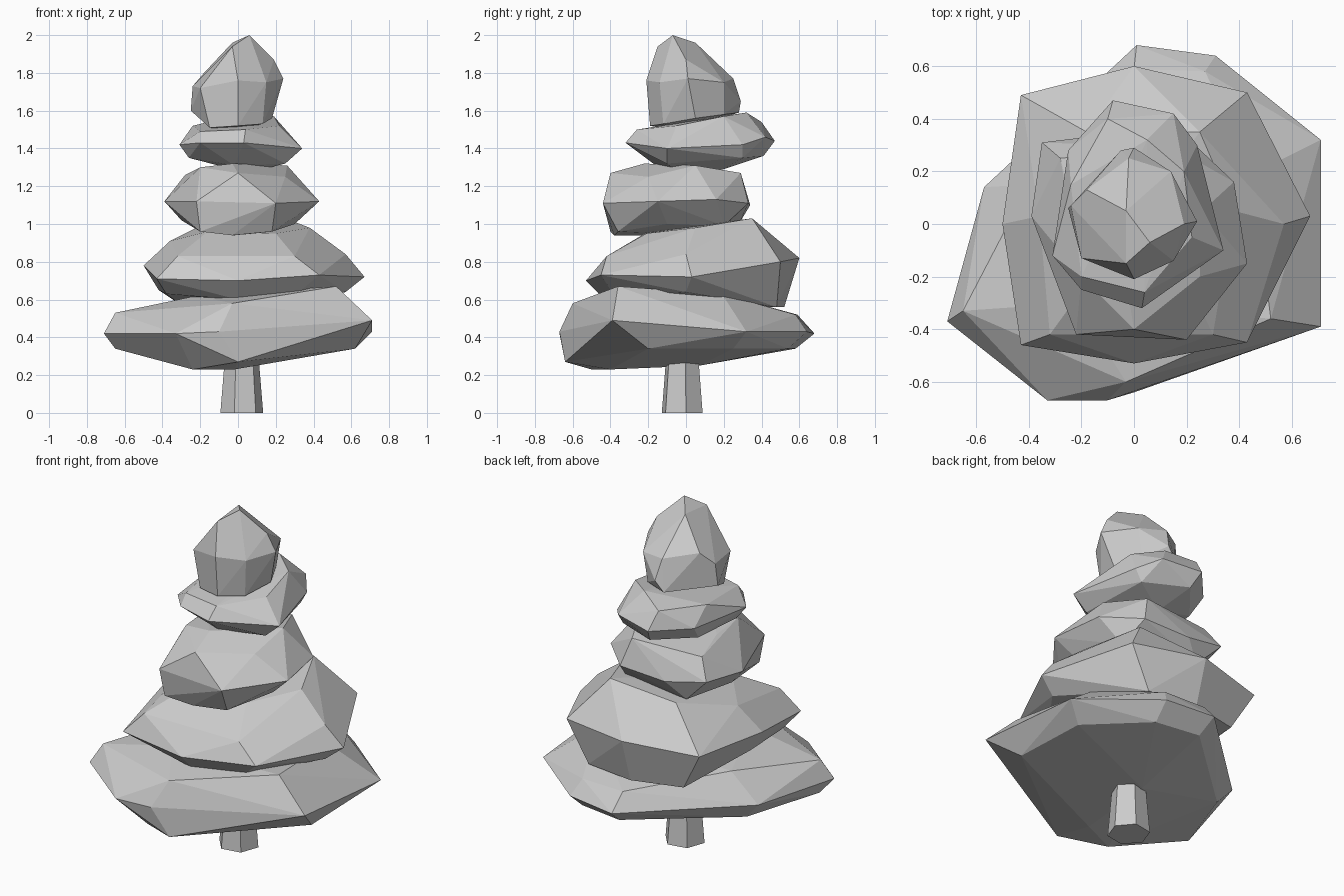
import bpy, bmesh, math


def boulder(name, crown, rim, base):
    """Faceted foliage clump: hull around crown, rim and base outlines."""
    bm = bmesh.new()
    for co in crown + rim + base:
        bm.verts.new(co)
    res = bmesh.ops.convex_hull(bm, input=bm.verts[:])
    loose = {v for v in res["geom_interior"] + res["geom_unused"]
             if isinstance(v, bmesh.types.BMVert)}
    bmesh.ops.delete(bm, geom=list(loose), context='VERTS')
    bmesh.ops.dissolve_limit(bm, angle_limit=math.radians(4),
                             verts=bm.verts[:], edges=bm.edges[:])
    bmesh.ops.recalc_face_normals(bm, faces=bm.faces[:])
    mesh = bpy.data.meshes.new(name)
    bm.to_mesh(mesh)
    bm.free()
    obj = bpy.data.objects.new(name, mesh)
    bpy.context.collection.objects.link(obj)
    return obj


# Tapered six-sided trunk
bpy.ops.mesh.primitive_cone_add(vertices=6, radius1=.115, radius2=.082, depth=.4,
                                location=(.02, -.02, .2),
                                rotation=(0, 0, math.radians(-80)))
bpy.context.object.name = "trunk"

# Wide bottom tier
boulder("foliage_bottom",
        [(.52, -.36, .67), (-.65, -.33, .53), (-.03, -.6, .58), (-.22, -.3, .62),
         (.45, .19, .63), (.27, .58, .52), (0, .59, .52), (-.4, .15, .58)],
        [(-.71, -.37, .42), (-.57, .14, .42), (.01, .68, .42), (.31, .64, .43),
         (.71, .32, .43), (.71, -.39, .49), (-.1, -.67, .43), (-.33, -.67, .42)],
        [(-.24, -.5, .23), (0, -.64, .27), (.62, -.2, .34), (.6, .25, .34),
         (.3, .54, .34), (.03, .58, .34), (-.48, .12, .32), (-.65, -.32, .34),
         (-.02, -.4, .23), (0, .07, .25)])

# Second tier, tilted up at the back
boulder("foliage_lower",
        [(.25, .35, 1.03), (-.18, .35, 1.0), (.38, .05, .98), (.3, -.42, .83),
         (-.32, -.42, .83), (.57, 0, .84), (-.36, .03, .91), (-.16, -.2, .96),
         (.2, -.21, .95)],
        [(-.43, .49, .8), (0, .6, .82), (.43, .5, .8), (.67, .03, .72),
         (.43, -.45, .73), (0, -.53, .7), (-.43, -.46, .71), (-.5, 0, .78)],
        [(.3, .48, .56), (0, .52, .56), (-.3, .45, .57), (.57, 0, .64),
         (.3, -.38, .62), (0, -.43, .6), (-.38, -.35, .63), (-.42, 0, .65)])

# Middle tier
boulder("foliage_middle",
        [(-.2, -.2, 1.3), (0, -.4, 1.27), (-.03, -.22, 1.32), (.25, -.2, 1.25),
         (.26, .05, 1.31), (.15, .29, 1.27), (-.28, .25, 1.26), (-.22, .03, 1.29)],
        [(-.35, .31, 1.15), (-.39, .03, 1.12), (-.22, -.42, 1.12), (.2, -.44, 1.11),
         (.43, -.15, 1.12), (.38, .16, 1.13), (.2, .33, 1.11), (-.1, .34, 1.1)],
        [(-.2, -.4, .96), (-.03, -.38, .94), (.18, -.36, .96), (.3, -.1, 1.0),
         (.25, .2, .99), (-.2, .28, 1.0), (-.3, 0, 1.02), (0, .1, .94)])

# Upper tier, shifted backwards
boulder("foliage_upper",
        [(.19, .2, 1.57), (.05, .32, 1.59), (-.1, .4, 1.54), (-.24, .15, 1.52),
         (-.2, -.2, 1.49), (.04, -.26, 1.5), (.22, -.05, 1.52)],
        [(.34, -.1, 1.4), (.03, -.32, 1.43), (-.2, -.25, 1.43), (-.31, -.12, 1.42),
         (-.25, .28, 1.43), (-.08, .47, 1.44), (.15, .42, 1.46), (.24, .3, 1.42)],
        [(.25, -.1, 1.32), (.2, .3, 1.35), (-.05, .41, 1.36), (-.22, .2, 1.34),
         (-.26, -.1, 1.35), (-.02, -.16, 1.31), (.05, -.04, 1.27), (0, .2, 1.29)])

# Pointed top tier
boulder("foliage_top",
        [(.06, -.07, 2.0), (-.03, .05, 1.96), (-.03, -.15, 1.94), (.19, 0, 1.87),
         (-.02, .25, 1.77), (-.18, .13, 1.8)],
        [(.24, .01, 1.77), (0, -.21, 1.76), (-.2, -.13, 1.72), (-.24, .07, 1.73),
         (0, .29, 1.65), (.14, .2, 1.75), (.15, -.14, 1.75)],
        [(-.25, .06, 1.6), (.18, .05, 1.56), (.13, -.12, 1.53), (0, -.19, 1.52),
         (-.15, -.14, 1.51), (.11, .2, 1.58), (-.05, .28, 1.59), (0, 0, 1.5)])
